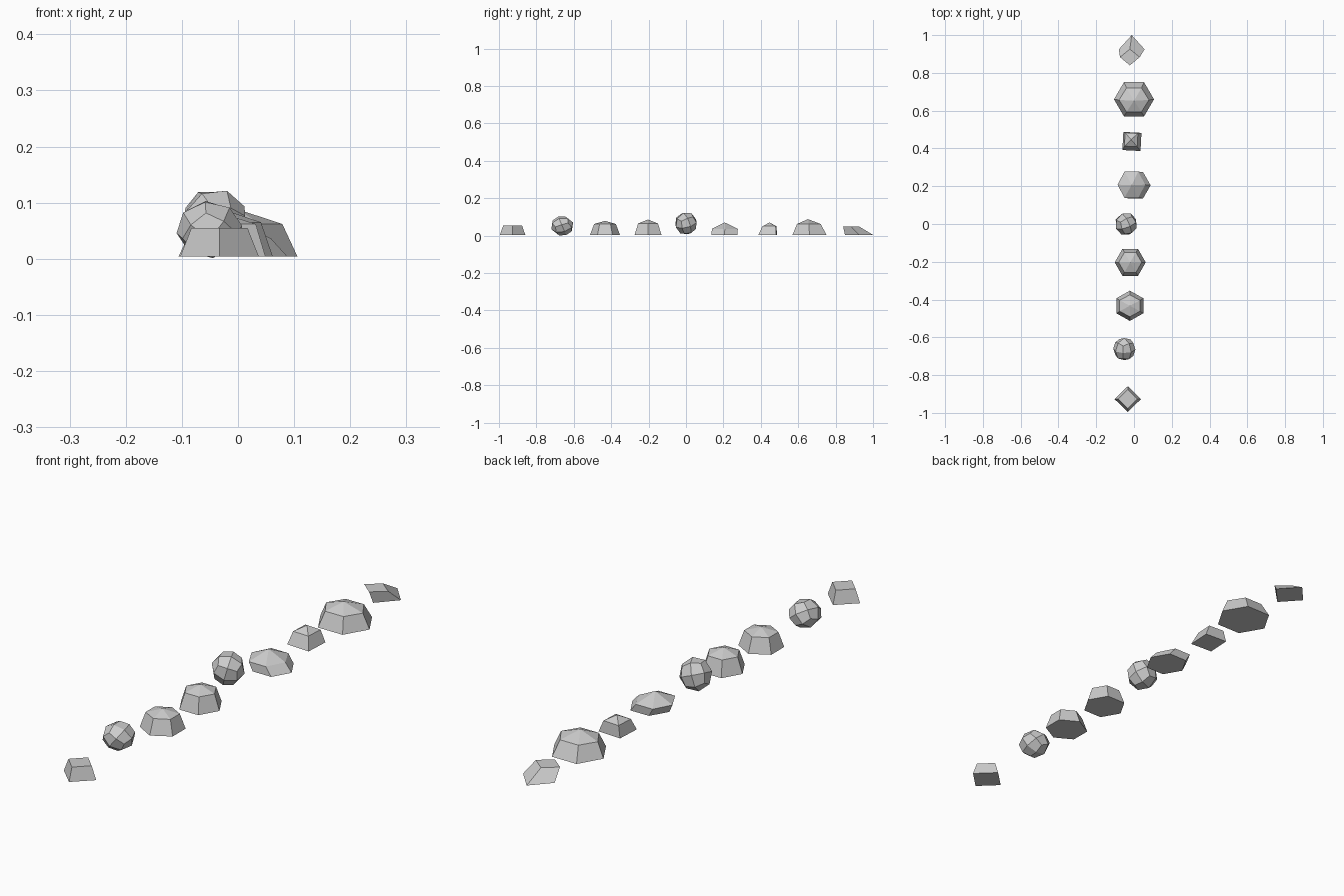
import bpy, bmesh, math
from mathutils import Vector, Euler

if "Cube" in bpy.data.objects:
    bpy.data.objects.remove(bpy.data.objects["Cube"])

Z0 = 0.004


def finish(name, bm, loc):
    bmesh.ops.recalc_face_normals(bm, faces=bm.faces[:])
    me = bpy.data.meshes.new(name)
    bm.to_mesh(me)
    bm.free()
    ob = bpy.data.objects.new(name, me)
    ob.location = loc
    bpy.context.collection.objects.link(ob)


def ground_rock(name, x, y, sides, turn, rings, apex=None):
    """Flat-based stone; each ring is (radius x, radius y, shift x, shift y, z)."""
    bm = bmesh.new()
    loops = []
    for rx, ry, dx, dy, z in rings:
        ring = []
        for i in range(sides):
            a = math.radians(turn) + math.tau * i / sides
            ring.append(bm.verts.new((dx + rx * math.cos(a), dy + ry * math.sin(a), z)))
        loops.append(ring)
    bm.faces.new(loops[0])
    for low, high in zip(loops, loops[1:]):
        for i in range(sides):
            j = (i + 1) % sides
            bm.faces.new((low[i], low[j], high[j], high[i]))
    if apex:
        tip = bm.verts.new(apex)
        for i in range(sides):
            bm.faces.new((loops[-1][i], loops[-1][(i + 1) % sides], tip))
    else:
        bm.faces.new(loops[-1])
    finish(name, bm, (x, y, 0))


def round_rock(name, loc, size, turn):
    """Round stone made from a once-divided cube pushed onto a ball."""
    bm = bmesh.new()
    bmesh.ops.create_cube(bm, size=2)
    bmesh.ops.subdivide_edges(bm, edges=bm.edges[:], cuts=1, use_grid_fill=True)
    rot = Euler([math.radians(t) for t in turn]).to_matrix()
    for v in bm.verts:
        p = rot @ v.co.normalized()
        v.co = Vector((p.x * size[0], p.y * size[1], p.z * size[2]))
    finish(name, bm, loc)


# Square block at the front
ground_rock("front_block_stone", -0.033, -0.927, 4, 0,
            [(0.07, 0.068, 0, 0, Z0), (0.05, 0.05, 0, 0, 0.055)])

# Two round stones
round_rock("front_round_stone", (-0.051, -0.662, 0.052), (0.059, 0.062, 0.053), (25, 35, 15))
round_rock("middle_round_stone", (-0.042, 0.0, 0.065), (0.061, 0.061, 0.062), (20, 15, 25))

# Domed stones with six sides
ground_rock("front_dome_stone", -0.022, -0.433, 6, 90,
            [(0.082, 0.08, 0, 0, Z0), (0.062, 0.058, 0, 0, 0.062)], (0, 0, 0.079))
ground_rock("middle_dome_stone", -0.02, -0.203, 6, 0,
            [(0.082, 0.083, 0, 0, Z0), (0.061, 0.061, 0, 0, 0.065)], (0, 0, 0.086))
ground_rock("large_dome_stone", 0.0, 0.66, 6, 0,
            [(0.106, 0.105, 0, 0, Z0), (0.079, 0.073, 0, -0.003, 0.062)], (0, -0.008, 0.088))

# Low leaning stone
ground_rock("leaning_stone", 0.0, 0.207, 6, 0,
            [(0.08, 0.08, 0.008, -0.002, Z0), (0.073, 0.08, -0.014, 0.001, 0.036)],
            (-0.012, 0.0, 0.07))

# Small pointed stone
ground_rock("small_pointed_stone", -0.011, 0.437, 4, 42,
            [(0.068, 0.068, 0, 0, Z0), (0.048, 0.05, -0.004, 0.009, 0.05)],
            (-0.004, 0.01, 0.07))

# Slanted wedge at the back
ground_rock("back_wedge_stone", -0.012, 0.92, 4, 0,
            [(0.068, 0.075, 0, 0.005, Z0), (0.052, 0.043, -0.01, -0.037, 0.048)])
